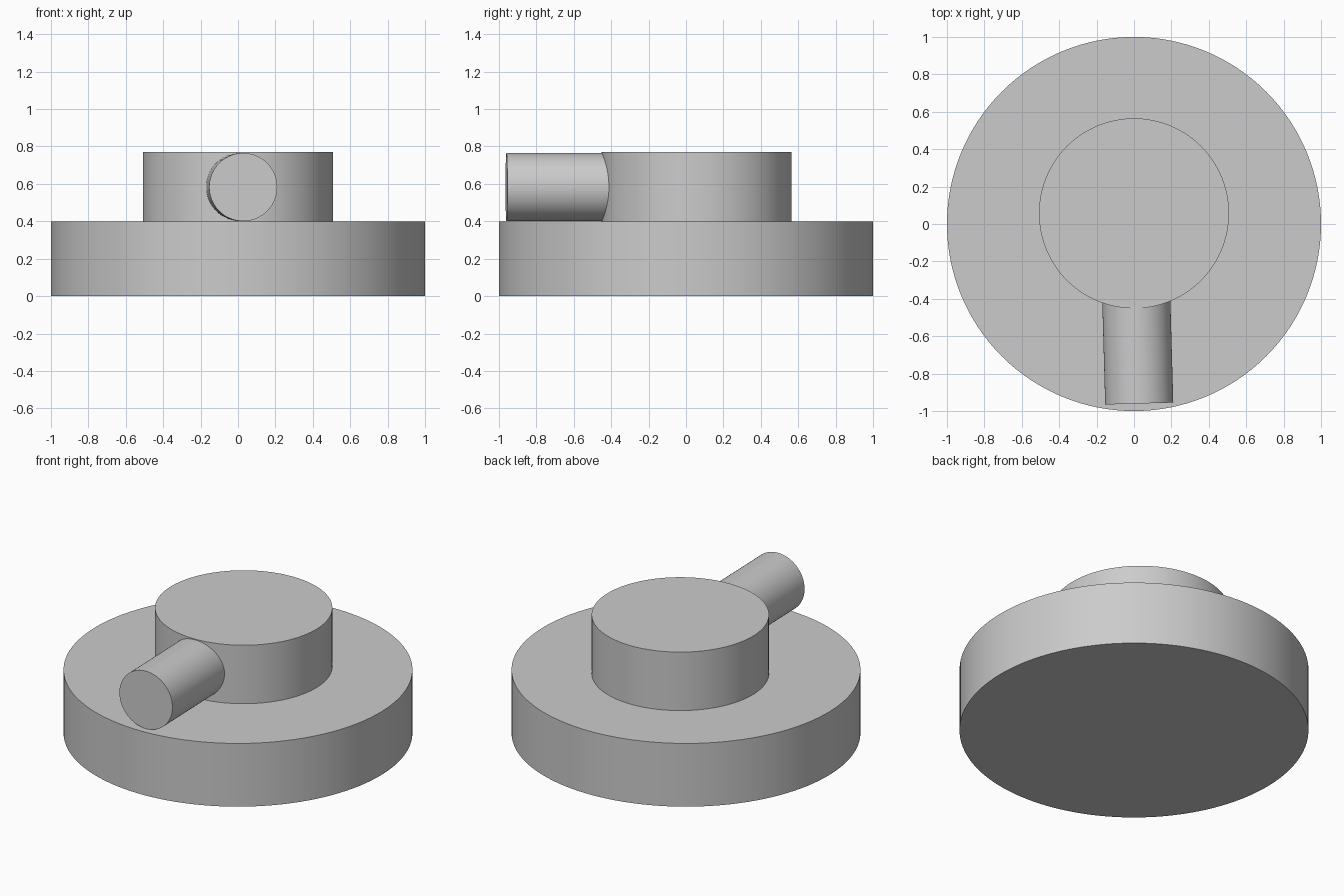
import bpy, math
from mathutils import Vector

if "Cube" in bpy.data.objects:
    bpy.data.objects.remove(bpy.data.objects["Cube"])


def cylinder(name, start, end, radius, sides=128):
    """Capped cylinder between two points."""
    a, b = Vector(start), Vector(end)
    axis = b - a
    bpy.ops.mesh.primitive_cylinder_add(
        vertices=sides, radius=radius, depth=axis.length, location=(a + b) / 2,
        rotation=axis.to_track_quat('Z', 'Y').to_euler())
    obj = bpy.context.object
    obj.name = name
    bpy.ops.object.shade_smooth_by_angle(angle=math.radians(30))
    return obj


# Wide round base
cylinder("base_disc", (0, 0, 0), (0, 0, 0.4), 1.0)

# Raised drum, set slightly towards the back
cylinder("upper_drum", (0, 0.057, 0.4), (0, 0.057, 0.77), 0.508)

# Slightly skewed peg lying on the base, its inner end buried in the drum
cylinder("front_peg", (0.012, -0.40, 0.583), (0.028, -0.96, 0.583), 0.182)
